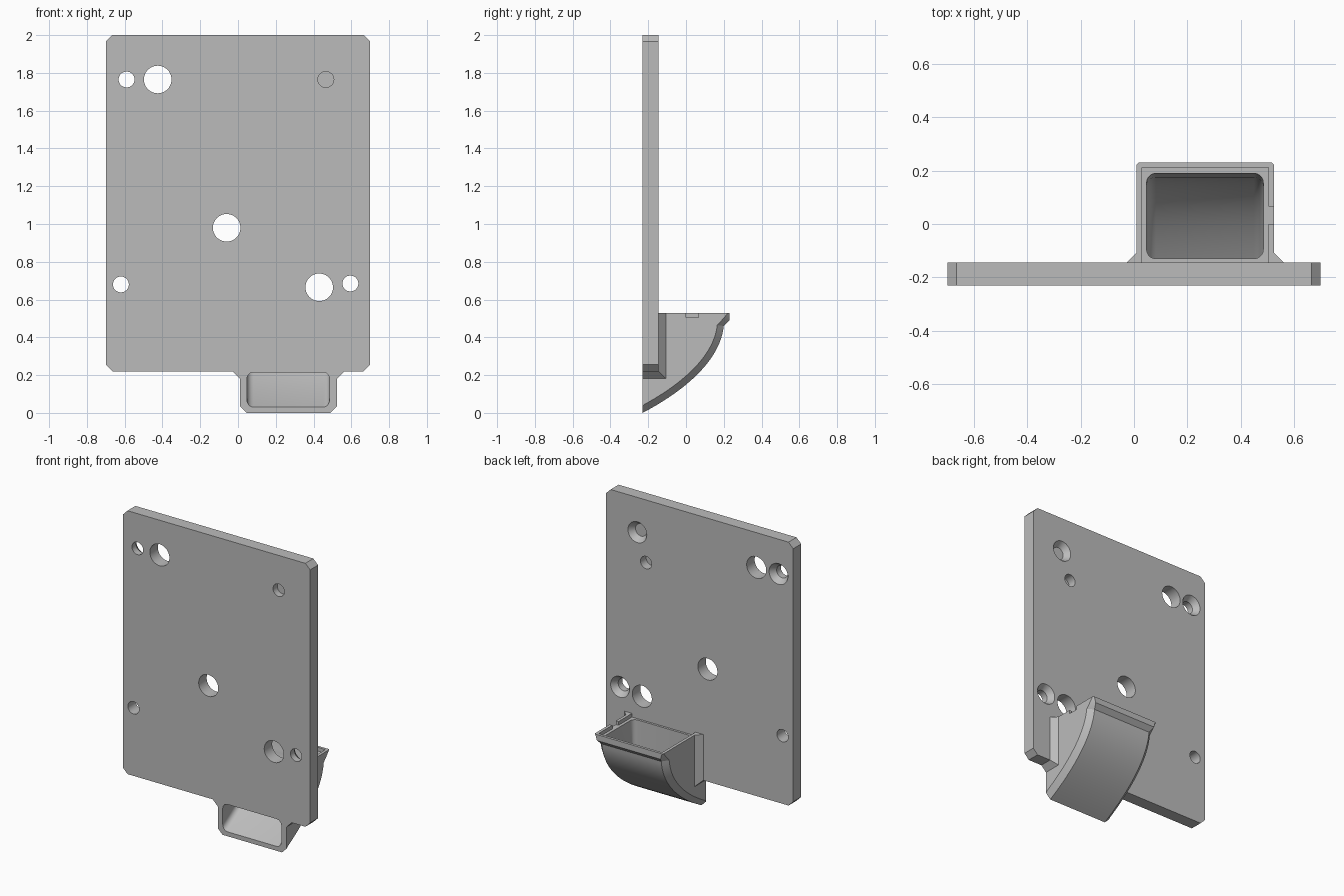
import bpy, bmesh
from math import pi
from mathutils import Vector, Matrix
from mathutils.geometry import interpolate_bezier

if "Cube" in bpy.data.objects:
    bpy.data.objects.remove(bpy.data.objects["Cube"])

grey = bpy.data.materials.new("plain_grey")
grey.use_nodes = True
COLOUR = (0.5, 0.5, 0.5, 1)
grey.diffuse_color = COLOUR
grey.node_tree.nodes["Principled BSDF"].inputs["Base Color"].default_value = COLOUR

FRONT, BACK = -0.23, -0.145      # plate faces
X0, X1 = 0.01, 0.525             # scoop sides
TOP = 0.53                       # scoop rim height
BOTTOM = 0.22                    # plate lower edge
FLARE = 0.038


def finish(name, bm):
    bmesh.ops.recalc_face_normals(bm, faces=bm.faces)
    mesh = bpy.data.meshes.new(name)
    bm.to_mesh(mesh)
    bm.free()
    mesh.materials.append(grey)
    obj = bpy.data.objects.new(name, mesh)
    bpy.context.collection.objects.link(obj)
    return obj


def prism(points, offset):
    """Extrude a closed outline of 3D points by an offset."""
    bm = bmesh.new()
    face = bm.faces.new([bm.verts.new(p) for p in points])
    new = bmesh.ops.extrude_face_region(bm, geom=[face])["geom"]
    moved = [g for g in new if isinstance(g, bmesh.types.BMVert)]
    bmesh.ops.translate(bm, verts=moved, vec=offset)
    return bm


def box(name, lo, hi):
    x, y, z = lo
    outline = [(x, y, z), (hi[0], y, z), (hi[0], hi[1], z), (x, hi[1], z)]
    return finish(name, prism(outline, (0, 0, hi[2] - z)))


def bore(name, x, z, y0, y1, r0, r1):
    """Round cutter along y, radius r0 at y0 and r1 at y1."""
    bm = bmesh.new()
    place = Matrix.Translation((x, (y0 + y1) / 2, z)) @ Matrix.Rotation(-pi / 2, 4, 'X')
    bmesh.ops.create_cone(bm, cap_ends=True, segments=48, radius1=r0, radius2=r1,
                          depth=y1 - y0, matrix=place)
    return finish(name, bm)


def curve(a, b, c, d, count=24):
    pts = [Vector((0, *p)) for p in (a, b, c, d)]
    return [(p.y, p.z) for p in interpolate_bezier(*pts, count)]


def combine(target, tool, operation):
    mod = target.modifiers.new(tool.name, 'BOOLEAN')
    mod.operation, mod.solver, mod.object = operation, 'EXACT', tool
    bpy.context.view_layer.objects.active = target
    bpy.ops.object.modifier_apply(modifier=mod.name)
    bpy.data.objects.remove(tool)


# Mounting plate with clipped corners
W, C = 0.70, 0.035
right = [(W - C, BOTTOM), (W, BOTTOM + C), (W, 2 - C), (W - C, 2)]
outline = right + [(-x, z) for x, z in reversed(right)]
plate = finish("mounting_plate", prism([(x, FRONT, z) for x, z in outline],
                                       (0, BACK - FRONT, 0)))

# Scoop body: curved underside with chamfered long edges and a back lip
path = curve((FRONT, 0), (-0.02, 0.11), (0.18, 0.27), (0.2, 0.46))
rows = []
for i, (y, z) in enumerate(path):
    a, b = path[max(i - 1, 0)], path[min(i + 1, len(path) - 1)]
    t = Vector((b[0] - a[0], b[1] - a[1])).normalized()
    inner = (max(y - t.y * C, FRONT), z + t.x * C)
    rows.append(((y, z), inner if i else (FRONT, C), C))
rows.append(((0.23, 0.49), (0.205, 0.507), 0.02))
rows.append(((0.23, TOP), (0.222, TOP), 0.008))
bm = bmesh.new()
grid = []
for (oy, oz), (iy, iz), c in rows:
    grid.append([bm.verts.new(p) for p in ((X0, iy, iz), (X0 + c, oy, oz),
                                           (X1 - c, oy, oz), (X1, iy, iz))])
for lower, upper in zip(grid, grid[1:]):
    for k in range(3):
        bm.faces.new((lower[k], lower[k + 1], upper[k + 1], upper[k]))
corner = [bm.verts.new((x, FRONT, TOP)) for x in (X0, X1)]
bm.faces.new([r[0] for r in grid] + [corner[0]])
bm.faces.new([r[3] for r in grid] + [corner[1]])
bm.faces.new(grid[0] + [corner[1], corner[0]])
bm.faces.new(grid[-1] + [corner[1], corner[0]])
combine(plate, finish("scoop_body", bm), 'UNION')

# Flared ribs joining scoop sides to the plate
for side, edge, sign in (("left", X1, 1), ("right", X0, -1)):
    root, tip = edge - sign * 0.01, edge + sign * FLARE
    low = BOTTOM - FLARE
    base = [(root, FRONT, low - 0.01), (tip, FRONT, BOTTOM),
            (tip, BACK, BOTTOM), (root, BACK + FLARE + 0.01, low - 0.01)]
    bm = prism(base, (0, 0, 0.2))
    for v in bm.verts:
        if v.index < 0 or v.co.z > BOTTOM + 0.1:
            v.co.z = TOP
    combine(plate, finish(side + "_rib", bm), 'UNION')

# Hollow channel from the rim to the front opening, with rounded edges
section = curve((FRONT, 0.03), (-0.03, 0.14), (0.16, 0.29), (0.175, 0.46))
section = [(-0.27, 0.008)] + section + [(0.19, 0.5), (0.19, 0.6), (-0.13, 0.6),
                                        (-0.13, 0.215), (-0.27, 0.215)]
cx0, cx1 = 0.047, 0.485
bm = prism([(cx0, y, z) for y, z in section], (cx1 - cx0, 0, 0))


def is_long_edge(e):
    p, q = (v.co for v in e.verts)
    on_side = abs(p.x - q.x) < 1e-5
    on_cap = (p.z > 0.59 and q.z > 0.59) or (p.y < -0.26 and q.y < -0.26)
    return on_side and not on_cap


bmesh.ops.bevel(bm, geom=[e for e in bm.edges if is_long_edge(e)], offset=0.035,
                segments=5, profile=0.5, affect='EDGES', clamp_overlap=False)
combine(plate, finish("channel", bm), 'DIFFERENCE')

# Rim recess and side notch
combine(plate, box("rim_recess", (0.03, BACK, 0.505), (0.505, 0.212, 0.6)), 'DIFFERENCE')
combine(plate, box("rim_notch", (0.49, 0, 0.505), (0.6, 0.065, 0.6)), 'DIFFERENCE')

# Through holes: x, z, radius, countersunk at the back
SMALL, LARGE = 0.042, 0.073
holes = [(-0.59, 1.765, SMALL, True), (0.465, 1.765, SMALL, True),
         (0.595, 0.685, SMALL, True), (-0.62, 0.68, SMALL, False),
         (-0.425, 1.765, LARGE, False), (-0.06, 0.98, LARGE, False),
         (0.43, 0.665, LARGE, False)]
for x, z, r, sunk in holes:
    combine(plate, bore("hole", x, z, FRONT - 0.05, BACK + 0.03, r, r), 'DIFFERENCE')
    if sunk:
        combine(plate, bore("sink", x, z, BACK - 0.04, BACK + 0.004, SMALL, 0.073),
                'DIFFERENCE')

# Blind hole in the back face
combine(plate, bore("blind", 0.4, 1.577, BACK - 0.06, BACK + 0.03, SMALL, SMALL),
        'DIFFERENCE')

plate.name = "plate_with_scoop"
bpy.ops.object.select_all(action='DESELECT')
plate.select_set(True)
bpy.context.view_layer.objects.active = plate
bpy.ops.object.shade_smooth_by_angle(angle=pi / 6)
